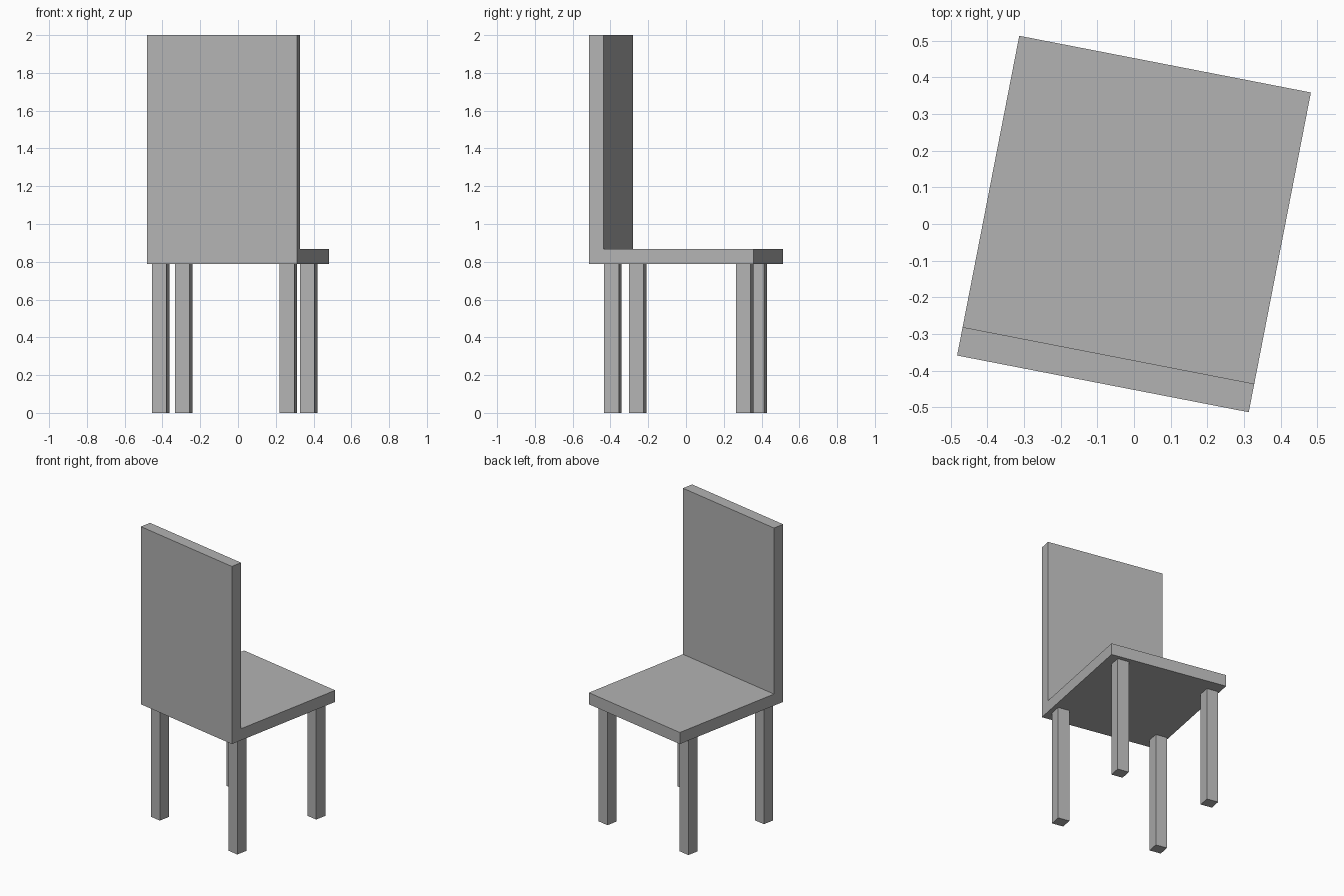
import bpy
import bmesh
import math
from mathutils import Matrix, Vector

cube = bpy.data.objects.get("Cube")
if cube:
    bpy.data.objects.remove(cube, do_unlink=True)

WIDTH, DEPTH, HEIGHT = 0.81, 0.888, 2.0
THICK = 0.079          # seat, backrest and leg thickness
SEAT_Z = 0.788         # underside of the seat
TURN = Matrix.Rotation(math.radians(-11), 4, "Z")

grey = bpy.data.materials.new("plain grey")
grey.use_nodes = True
grey.diffuse_color = (0.45, 0.45, 0.45, 1)
grey.node_tree.nodes["Principled BSDF"].inputs["Base Color"].default_value = grey.diffuse_color


def extrude_profile(name, points, offset):
    """Extrude a flat outline along offset and turn it with the chair."""
    bm = bmesh.new()
    face = bm.faces.new([bm.verts.new(p) for p in points])
    moved = bmesh.ops.extrude_face_region(bm, geom=[face], use_keep_orig=True)["geom"]
    verts = [g for g in moved if isinstance(g, bmesh.types.BMVert)]
    bmesh.ops.translate(bm, verts=verts, vec=Vector(offset))
    bmesh.ops.recalc_face_normals(bm, faces=bm.faces)
    mesh = bpy.data.meshes.new(name)
    bm.to_mesh(mesh)
    bm.free()
    mesh.materials.append(grey)
    obj = bpy.data.objects.new(name, mesh)
    obj.matrix_world = TURN
    bpy.context.collection.objects.link(obj)


# Seat and backrest: one L-shaped side profile
front, back = -DEPTH / 2, DEPTH / 2
seat_top = SEAT_Z + THICK
outline = [(front, SEAT_Z), (back, SEAT_Z), (back, seat_top),
           (front + THICK, seat_top), (front + THICK, HEIGHT), (front, HEIGHT)]
extrude_profile("seat_and_backrest", [(-WIDTH / 2, y, z) for y, z in outline], (WIDTH, 0, 0))

# Square legs, slightly unevenly placed
legs = {
    "front_right_leg": (-0.354, -0.329),
    "front_left_leg": (0.336, -0.329),
    "back_right_leg": (-0.355, 0.321),
    "back_left_leg": (0.307, 0.377),
}
h = THICK / 2
for name, (x, y) in legs.items():
    square = [(x - h, y - h, 0), (x + h, y - h, 0), (x + h, y + h, 0), (x - h, y + h, 0)]
    extrude_profile(name, square, (0, 0, SEAT_Z))
